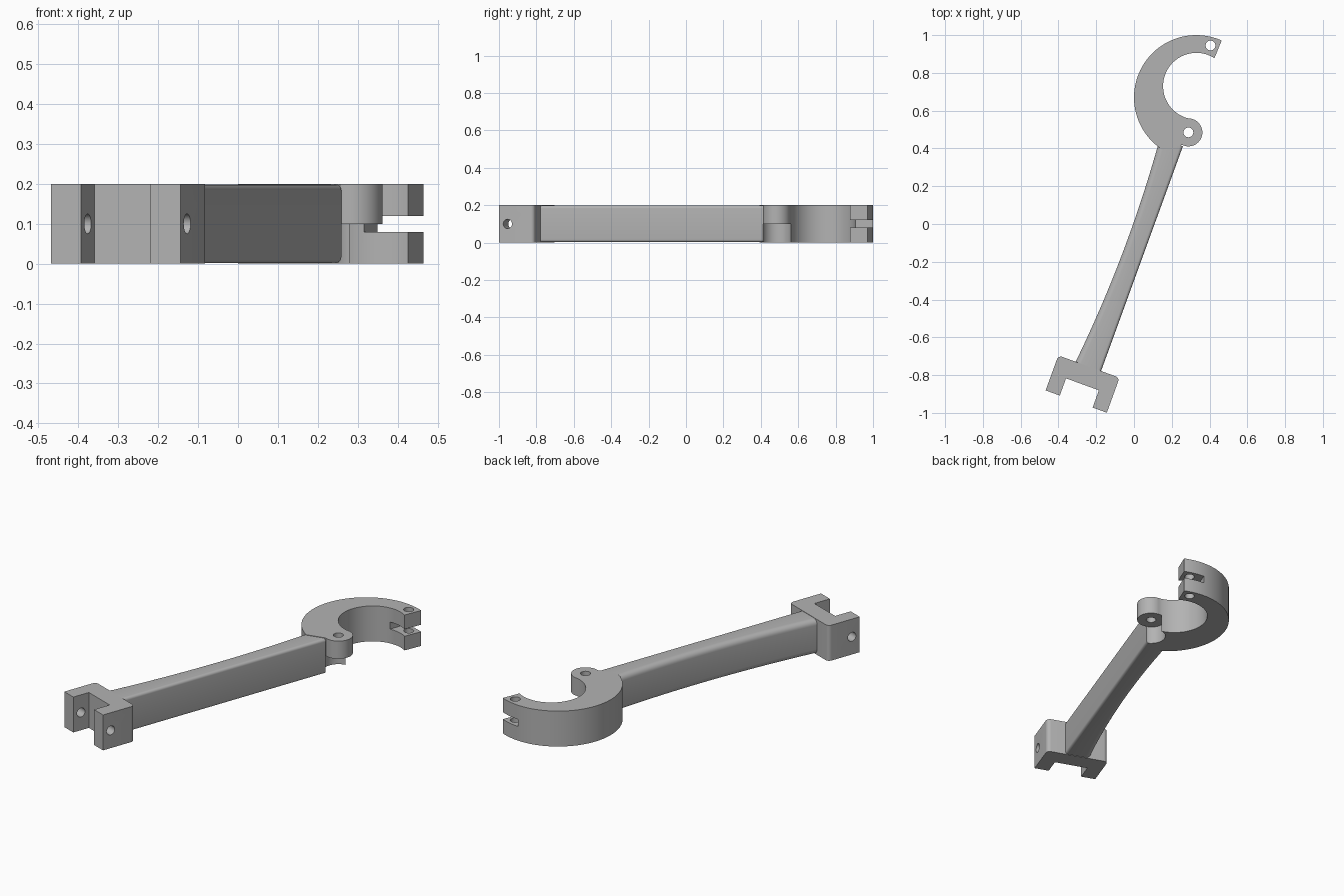
import bpy, bmesh, math
from mathutils import Matrix, Vector

if "Cube" in bpy.data.objects:
    bpy.data.objects.remove(bpy.data.objects["Cube"], do_unlink=True)

H = 0.2  # plate thickness
# tool frame: u across the fork, v along the handle, origin at the left prong tip
FRAME = Matrix.Translation((-0.468, -0.881, 0)) @ Matrix.Rotation(math.radians(-20), 4, 'Z')

grey = bpy.data.materials.new("grey")
grey.use_nodes = True
grey.diffuse_color = (0.45, 0.45, 0.45, 1)
grey.node_tree.nodes["Principled BSDF"].inputs["Base Color"].default_value = (0.45, 0.45, 0.45, 1)


def prism_mesh(points, z0, z1):
    bm = bmesh.new()
    face = bm.faces.new([bm.verts.new((x, y, z0)) for x, y in points])
    top = bmesh.ops.extrude_face_region(bm, geom=[face])["geom"]
    bmesh.ops.translate(bm, vec=(0, 0, z1 - z0),
                        verts=[g for g in top if isinstance(g, bmesh.types.BMVert)])
    bmesh.ops.recalc_face_normals(bm, faces=bm.faces)
    return bm


def add_object(name, bm, matrix=Matrix()):
    mesh = bpy.data.meshes.new(name)
    bm.transform(matrix)
    bm.to_mesh(mesh)
    bm.free()
    mesh.materials.append(grey)
    obj = bpy.data.objects.new(name, mesh)
    bpy.context.collection.objects.link(obj)
    return obj


def prism(name, points, z0=0, z1=H, matrix=Matrix()):
    return add_object(name, prism_mesh(points, z0, z1), matrix)


def arc(cx, cy, r, a0, a1, n):
    angles = [math.radians(a0 + (a1 - a0) * i / n) for i in range(n + 1)]
    return [(cx + r * math.cos(a), cy + r * math.sin(a)) for a in angles]


def circle(cx, cy, r, n=48):
    return arc(cx, cy, r, 0, 360, n)[:-1]


def boolean(obj, tool, operation='DIFFERENCE'):
    tool.hide_render = True
    mod = obj.modifiers.new(operation.title(), 'BOOLEAN')
    mod.operation, mod.object, mod.solver = operation, tool, 'EXACT'
    bpy.ops.object.select_all(action='DESELECT')
    bpy.context.view_layer.objects.active = obj
    obj.select_set(True)
    bpy.ops.object.modifier_apply(modifier=mod.name)
    bpy.data.objects.remove(tool, do_unlink=True)


def smooth(obj):
    bpy.ops.object.select_all(action='DESELECT')
    bpy.context.view_layer.objects.active = obj
    obj.select_set(True)
    bpy.ops.object.shade_smooth_by_angle(angle=math.radians(30))


# hook jaw: crescent with a hinge boss at its lower end
BOSS = (0.288, 0.485)
outline = arc(0.33, 0.67, 0.33, 66, 237, 64)
outline += [(0.262, 0.42), BOSS]
outline += arc(0.33, 0.73, 0.176, 264, 57, 56)
jaw = prism("hook_jaw", outline)
boolean(jaw, prism("boss", circle(*BOSS, 0.074)), 'UNION')
# hinge recess under the boss, pin holes and tip slot
boolean(jaw, prism("recess_cutter", circle(*BOSS, 0.077), -0.1, H / 2))
for x, y in (BOSS, (0.405, 0.945)):
    boolean(jaw, prism("hole_cutter", circle(x, y, 0.026, 32), -0.1, 0.3))
slot = [(0.125, 1.88), (0.4, 1.88), (0.4, 2.2), (0.125, 2.2)]
boolean(jaw, prism("slot_cutter", slot, 0.08, 0.12, FRAME))
smooth(jaw)

# fork: crossbar with two prongs and rounded back corners
W, D, PRONG, NOTCH, R = 0.345, 0.197, 0.08, 0.097, 0.022
outline = [(0, 0), (PRONG, 0), (PRONG, NOTCH), (W - PRONG, NOTCH), (W - PRONG, 0), (W, 0)]
outline += arc(W - R, D - R, R, 0, 90, 8) + arc(R, D - R, R, 90, 180, 8)
fork = prism("fork", outline, matrix=FRAME)
# cross pin hole through both prongs
pin = prism_mesh(circle(0, 0, 0.025, 32), -0.1, W + 0.1)
place = FRAME @ Matrix.Translation((0, 0.048, H / 2)) @ Matrix.Rotation(math.pi / 2, 4, 'Y')
boolean(fork, add_object("pin_cutter", pin, place))
smooth(fork)

# handle: straight front edge, gently hollowed back edge, rounded long edges
V0, V1, RIGHT, STEPS = 0.18, 1.463, 0.241, 24
outline = [(RIGHT, V0), (RIGHT, V1)]
for i in range(STEPS + 1):
    t = 1 - i / STEPS
    outline.append((0.096 + 0.016 * t + 0.03 * 4 * t * (1 - t), V0 + (V1 - V0) * t))
bm = prism_mesh(outline, 0.002, H - 0.002)


def long_edges(on_right):
    found = []
    for e in bm.edges:
        a, b = e.verts
        mid = (a.co + b.co) / 2
        flat = abs(a.co.z - b.co.z) < 0.001 and abs(a.co.y - b.co.y) > 0.01
        if flat and (mid.x > 0.2) == on_right:
            found.append(e)
    return found


for on_right, radius in ((True, 0.015), (False, 0.03)):
    bmesh.ops.bevel(bm, geom=long_edges(on_right), offset=radius, segments=6,
                    profile=0.5, affect='EDGES', clamp_overlap=False)
smooth(add_object("handle", bm, FRAME))
